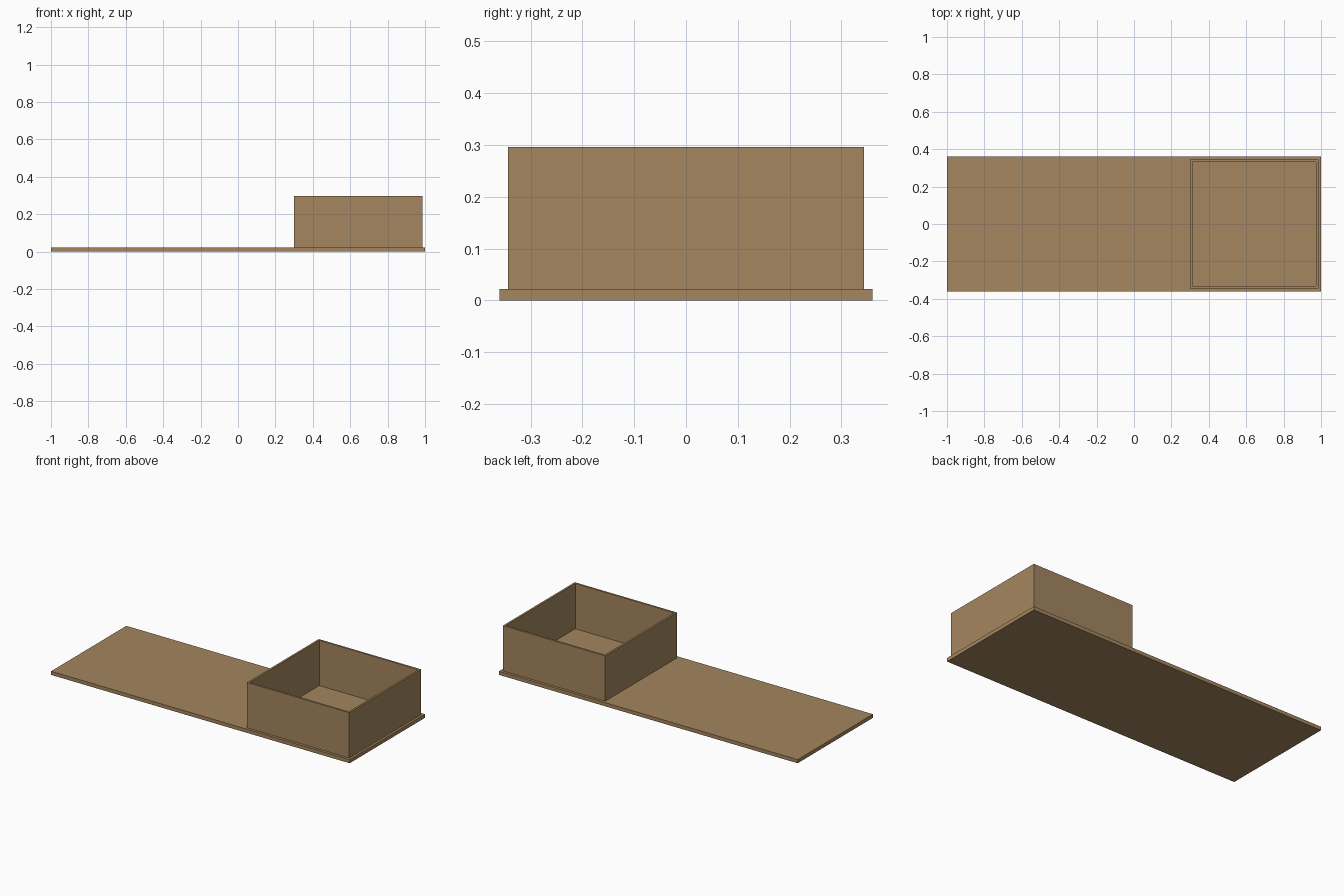
import bpy, bmesh

if "Cube" in bpy.data.objects:
    bpy.data.objects.remove(bpy.data.objects["Cube"])

# Single wood colour
wood = bpy.data.materials.new("tan wood")
wood.diffuse_color = (0.37, 0.24, 0.114, 1)
wood.use_nodes = True
wood.node_tree.nodes["Principled BSDF"].inputs["Base Color"].default_value = wood.diffuse_color


def finish(name, bm):
    bmesh.ops.recalc_face_normals(bm, faces=bm.faces)
    mesh = bpy.data.meshes.new(name)
    bm.to_mesh(mesh)
    bm.free()
    mesh.materials.append(wood)
    obj = bpy.data.objects.new(name, mesh)
    bpy.context.collection.objects.link(obj)
    return obj


def block(bm, lo, hi):
    verts = bmesh.ops.create_cube(bm, size=1)["verts"]
    for v in verts:
        for i in range(3):
            v.co[i] = lo[i] if v.co[i] < 0 else hi[i]


PLATE_TOP = 0.022
X0, X1, Y, TOP, WALL = 0.30, 0.986, 0.344, 0.296, 0.012

# Flat base board
bm = bmesh.new()
block(bm, (-1, -0.36, 0), (1, 0.36, PLATE_TOP))
finish("base_board", bm)

# Open tray walls: matching outer and inner rectangular loops joined by faces
bm = bmesh.new()


def ring(inset, z):
    a, b, y = X0 + inset, X1 - inset, Y - inset
    return [bm.verts.new((px, py, z)) for px, py in ((a, -y), (b, -y), (b, y), (a, y))]


rings = [ring(0, PLATE_TOP), ring(0, TOP), ring(WALL, TOP), ring(WALL, PLATE_TOP)]
for r in range(4):
    low, high = rings[r], rings[(r + 1) % 4]
    for i in range(4):
        j = (i + 1) % 4
        bm.faces.new((low[i], low[j], high[j], high[i]))
finish("tray_walls", bm)
